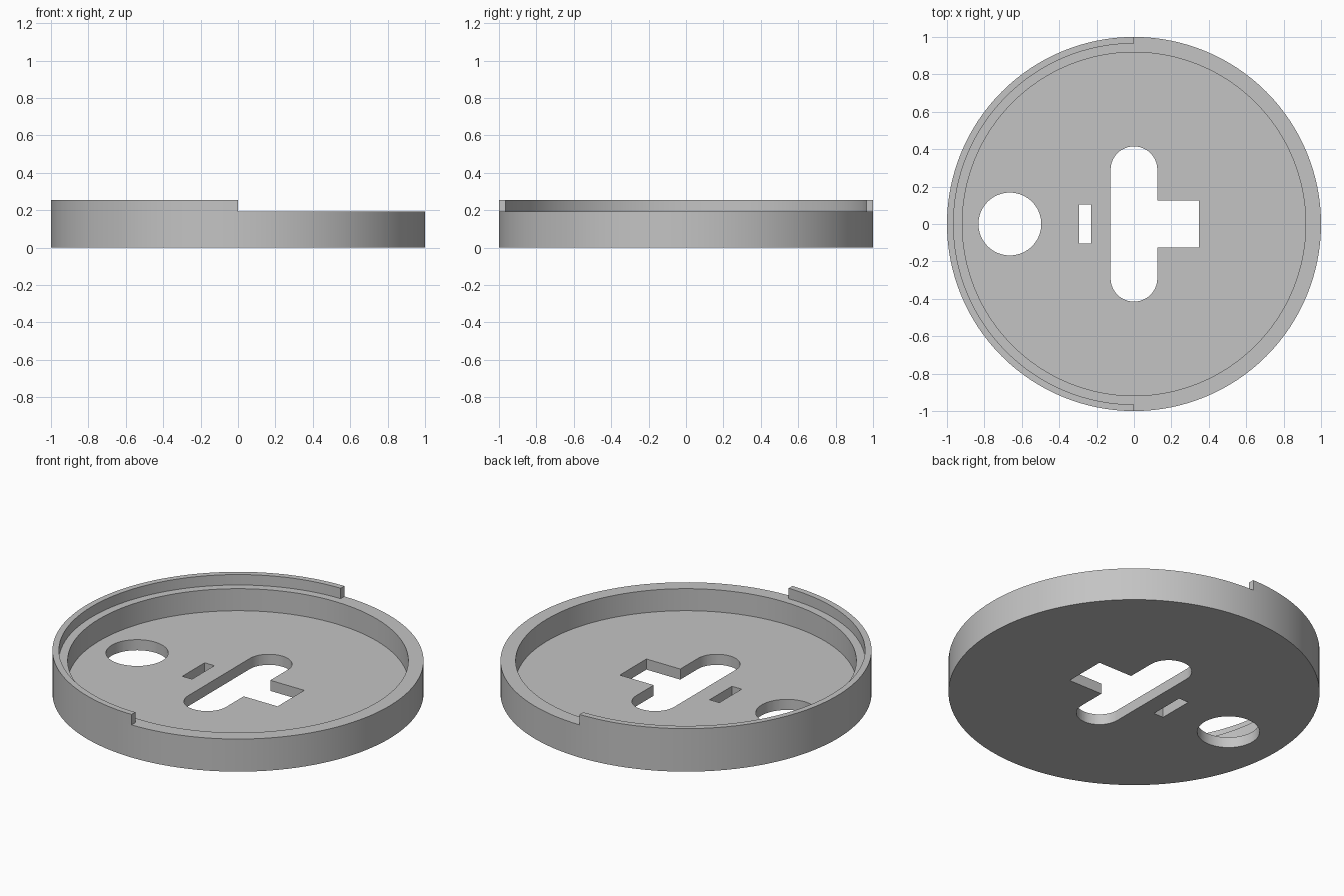
import bpy, bmesh
from math import pi, cos, sin

cube = bpy.data.objects.get("Cube")
if cube:
    bpy.data.objects.remove(cube)

SEGMENTS = 128
FLOOR, RIM, LIP = 0.063, 0.194, 0.256
OUTER, LIP_INNER, INNER = 1.0, 0.965, 0.918

grey = bpy.data.materials.new("plain grey")
grey.use_nodes = True
colour = (0.55, 0.55, 0.55, 1)
grey.diffuse_color = colour
grey.node_tree.nodes["Principled BSDF"].inputs["Base Color"].default_value = colour


def make_object(name, bm):
    bmesh.ops.recalc_face_normals(bm, faces=bm.faces)
    mesh = bpy.data.meshes.new(name)
    bm.to_mesh(mesh)
    bm.free()
    mesh.materials.append(grey)
    obj = bpy.data.objects.new(name, mesh)
    bpy.context.collection.objects.link(obj)
    return obj


def arc(cx, cy, radius, start, end, steps):
    angles = [start + (end - start) * i / steps for i in range(steps + 1)]
    return [(cx + radius * cos(a), cy + radius * sin(a)) for a in angles]


def prism(name, outline, bottom, top):
    bm = bmesh.new()
    base = bm.faces.new([bm.verts.new((x, y, bottom)) for x, y in outline])
    extruded = bmesh.ops.extrude_face_region(bm, geom=[base], use_keep_orig=True)
    verts = [g for g in extruded["geom"] if isinstance(g, bmesh.types.BMVert)]
    bmesh.ops.translate(bm, verts=verts, vec=(0, 0, top - bottom))
    return make_object(name, bm)


def rectangle(x0, x1, half_y):
    return [(x0, -half_y), (x1, -half_y), (x1, half_y), (x0, half_y)]


# Round tray: a turned cup profile
bm = bmesh.new()
profile = [(0, 0), (OUTER, 0), (OUTER, RIM), (INNER, RIM), (INNER, FLOOR), (0, FLOOR)]
points = [bm.verts.new((r, 0, z)) for r, z in profile]
edges = [bm.edges.new(pair) for pair in zip(points, points[1:])]
bmesh.ops.spin(bm, geom=points + edges, cent=(0, 0, 0), axis=(0, 0, 1),
               angle=2 * pi, steps=SEGMENTS, use_merge=False)
bmesh.ops.remove_doubles(bm, verts=bm.verts, dist=0.0001)
tray = make_object("tray", bm)

# Raised lip around the right half of the rim
half = SEGMENTS // 2
lip = prism("raised_lip",
            arc(0, 0, OUTER, pi / 2, 3 * pi / 2, half)
            + arc(0, 0, LIP_INNER, 3 * pi / 2, pi / 2, half), RIM, LIP)

# Openings through the floor: slot with side arm, small slit, round hole
W, END, ARM = 0.125, 0.29, 0.348
slot = (arc(0, END, W, 0, pi, 24) + arc(0, -END, W, pi, 2 * pi, 24)
        + [(W, -W), (ARM, -W), (ARM, W), (W, W)])
openings = {
    "slot_cutter": slot,
    "slit_cutter": rectangle(-0.293, -0.229, 0.105),
    "hole_cutter": arc(-0.664, 0, 0.168, 0, 2 * pi, 64)[:-1],
}
for name, outline in openings.items():
    cutter = prism(name, outline, -0.1, 0.12)
    cutter.hide_render = True
    cutter.hide_set(True)
    cutter.display_type = 'WIRE'
    cut = tray.modifiers.new(name, 'BOOLEAN')
    cut.operation = 'DIFFERENCE'
    cut.solver = 'EXACT'
    cut.object = cutter

# Bake the cuts and drop the cutters
bpy.context.view_layer.objects.active = tray
for modifier in list(tray.modifiers):
    bpy.ops.object.modifier_apply(modifier=modifier.name)
for name in openings:
    bpy.data.objects.remove(bpy.data.objects[name])

# Smooth curved walls, sharp corners
bpy.ops.object.select_all(action='DESELECT')
for obj in (tray, lip):
    obj.select_set(True)
bpy.ops.object.shade_smooth_by_angle(angle=0.5)
